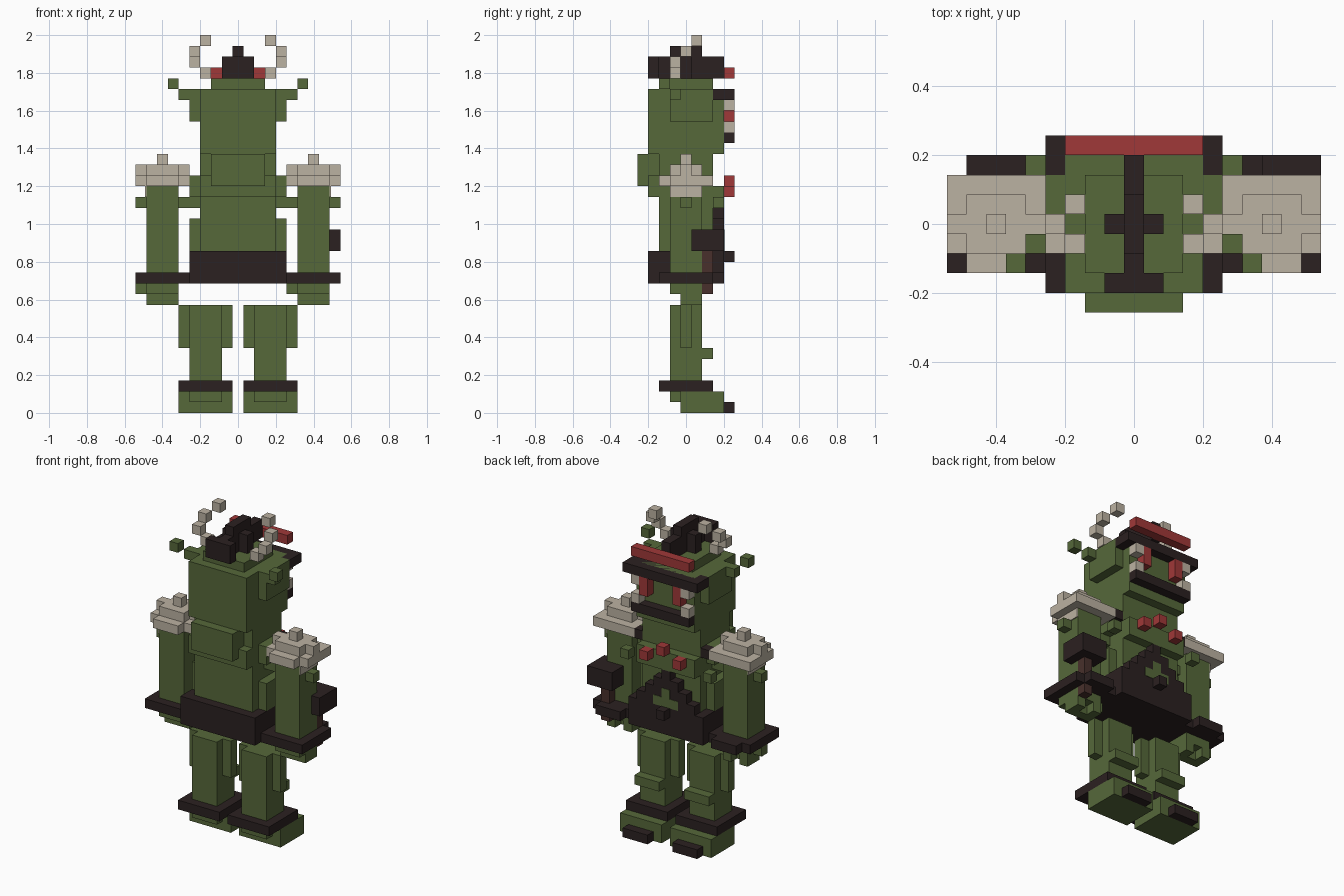
import bpy, bmesh
from mathutils import Vector

cube = bpy.data.objects.get("Cube")
if cube:
    bpy.data.objects.remove(cube, do_unlink=True)

V = 2 / 35  # edge of one block; all boxes below are measured in blocks


def material(name, rgb):
    m = bpy.data.materials.new(name)
    m.use_nodes = True
    m.diffuse_color = (*rgb, 1)
    bsdf = m.node_tree.nodes["Principled BSDF"]
    bsdf.inputs["Base Color"].default_value = (*rgb, 1)
    bsdf.inputs["Roughness"].default_value = 0.9
    return m


GREEN = material("moss green", (0.093, 0.138, 0.042))
BLACK = material("dark leather", (0.024, 0.015, 0.015))
BONE = material("bone", (0.50, 0.445, 0.36))
RED = material("war paint red", (0.35, 0.04, 0.04))
BROWN = material("wood brown", (0.065, 0.03, 0.025))


def part(name, mat, *boxes):
    """One object from boxes given as (x0, x1, y0, y1, z0, z1)."""
    bm = bmesh.new()
    for x0, x1, y0, y1, z0, z1 in boxes:
        lo, hi = Vector((x0, y0, z0)) * V, Vector((x1, y1, z1)) * V
        for v in bmesh.ops.create_cube(bm, size=1)["verts"]:
            v.co = Vector([(a + b) / 2 + c * (b - a) for a, b, c in zip(lo, hi, v.co)])
    me = bpy.data.meshes.new(name)
    bm.to_mesh(me)
    bm.free()
    me.materials.append(mat)
    ob = bpy.data.objects.new(name, me)
    bpy.context.collection.objects.link(ob)


def pair(name, mat, *boxes):
    """A left part and its mirrored right twin."""
    part("left_" + name, mat, *boxes)
    part("right_" + name, mat, *[(-b[1], -b[0], *b[2:]) for b in boxes])


# Legs and feet
pair("foot", GREEN, (0.5, 5.5, -0.5, 3.5, 0, 2), (1.5, 4.5, -1.5, -0.5, 1, 2))
pair("toe_cap", BLACK, (1.5, 4.5, 3.5, 4.5, 0, 1))
pair("ankle_band", BLACK, (0.5, 5.5, -2.5, 2.5, 2, 3))
pair("leg", GREEN, (1.5, 4.5, -1.5, 1.5, 3, 10), (0.5, 5.5, -0.5, 0.5, 6, 10))
pair("knee", GREEN, (1.5, 4.5, 1.5, 2.5, 5, 6))

# Torso
part("belt", BLACK, (-4.5, 4.5, -3.5, 3.5, 12, 15))
part("buckle", BLACK, (-0.5, 0.5, 3.5, 4.5, 14, 15))
part("torso", GREEN,
     (-3.5, 3.5, -2.5, 2.5, 15, 24),
     (-4.5, 4.5, -1.5, 1.5, 15, 18),
     (-4.5, 4.5, -1.5, 1.5, 20, 22),
     (-3.5, 3.5, -3.5, -2.5, 20, 22))
part("hump", GREEN, (-2.5, 2.5, -4.5, -1.5, 21, 24))
part("chest", GREEN, (-3.5, 3.5, 2.5, 3.5, 19, 21))
part("apron", BLACK, *[(-w, w, 2.5, 3.5, z, z + 1)
                       for w, z in ((3.5, 15), (2.5, 16), (1.5, 17), (0.5, 18))])
part("belly_patch", GREEN, (-1.5, 1.5, 3.4, 3.55, 15, 16), (-0.5, 0.5, 3.4, 3.55, 16, 17))
part("necklace_beads", RED, (-2.5, -1.5, 3.5, 4.5, 20, 21),
     (-0.5, 0.5, 3.5, 4.5, 21, 22), (1.5, 2.5, 3.5, 4.5, 20, 21))
pair("necklace_cord", BLACK, (3.5, 4.5, 1.5, 2.5, 21, 22))

# Arms, wristbands and shoulder armour
pair("arm", GREEN, (5.5, 8.5, -1.5, 1.5, 13, 21), (8.5, 9.5, -0.5, 0.5, 19, 20),
     (3.5, 5.5, -0.5, 0.5, 19, 20), (4.5, 5.5, 2.5, 3.5, 19, 20))
pair("wristband", BLACK, (4.5, 9.5, -2.5, 2.5, 12, 13), (5.5, 8.5, 2.5, 3.5, 12, 13))
pair("shoulder_plate", BONE,
     (4.5, 9.5, -1.5, 2.5, 21, 22),
     (5.5, 8.5, -2.5, -1.5, 21, 22),
     (5.5, 8.5, -1.5, 1.5, 22, 23),
     (4.5, 9.5, -0.5, 0.5, 22, 23),
     (6.5, 7.5, -0.5, 0.5, 23, 24),
     (8.5, 8.6, -1.5, 1.5, 20, 21))

# Hands share the same thumb direction
for side, cx in (("left", 7), ("right", -7)):
    part(side + "_hand", GREEN,
         (cx - 1.5, cx + 1.5, -1.5, 1.5, 11, 12),
         (cx - 2.5, cx - 1.5, -0.5, 0.5, 11, 12),
         (cx - 1.5, cx - 0.5, -0.5, 1.5, 10, 11),
         (cx - 0.5, cx + 0.5, -0.5, 0.5, 10, 11),
         (cx + 0.5, cx + 1.5, -0.5, 1.5, 10, 11))

# Hammer
part("hammer_head", BLACK, (6.5, 9.5, 0.5, 3.5, 15, 17))
part("hammer_handle", BROWN, (7.5, 8.5, 1.5, 2.5, 11, 15))

# Head
part("head", GREEN, (-3.5, 3.5, -3.5, 3.5, 24, 30), (-2.5, 2.5, -2.5, 2.5, 30, 31))
pair("cheek", GREEN, (3.5, 4.5, -1.5, 2.5, 27, 30))
pair("ear", GREEN, (4.5, 5.5, -1.5, -0.5, 29, 30), (5.5, 6.5, -2.5, -1.5, 30, 31))
part("brow", BLACK, (-4.5, 4.5, 2.5, 4.5, 29, 30))
part("headband", RED, (-3.5, 3.5, 3.5, 4.5, 31, 32))
part("mouth", BLACK, (-3.5, 3.5, 3.5, 4.5, 25, 26))
pair("eye", RED, (1.5, 2.5, 3.5, 4.5, 27, 29))
pair("eye_white", BONE, (2.5, 3.5, 3.5, 4.5, 28, 29))
pair("tusk", BONE, (2.5, 3.5, 3.5, 4.5, 26, 27))

# Hair crest
part("crest", BLACK,
     (-0.5, 0.5, -3.5, 3.5, 31, 33),
     (-0.5, 0.5, -1.5, 1.5, 33, 34),
     (-1.5, 1.5, -0.5, 0.5, 31, 33),
     (-1.5, 1.5, -3.5, -2.5, 31, 33))

# Curved horns, stepping outward, up and back in
pair("horn", BONE,
     (2.5, 3.5, -1.5, -0.5, 31, 32),
     (3.5, 4.5, -1.5, -0.5, 32, 33),
     (3.5, 4.5, -0.5, 0.5, 33, 34),
     (2.5, 3.5, 0.5, 1.5, 34, 35))
